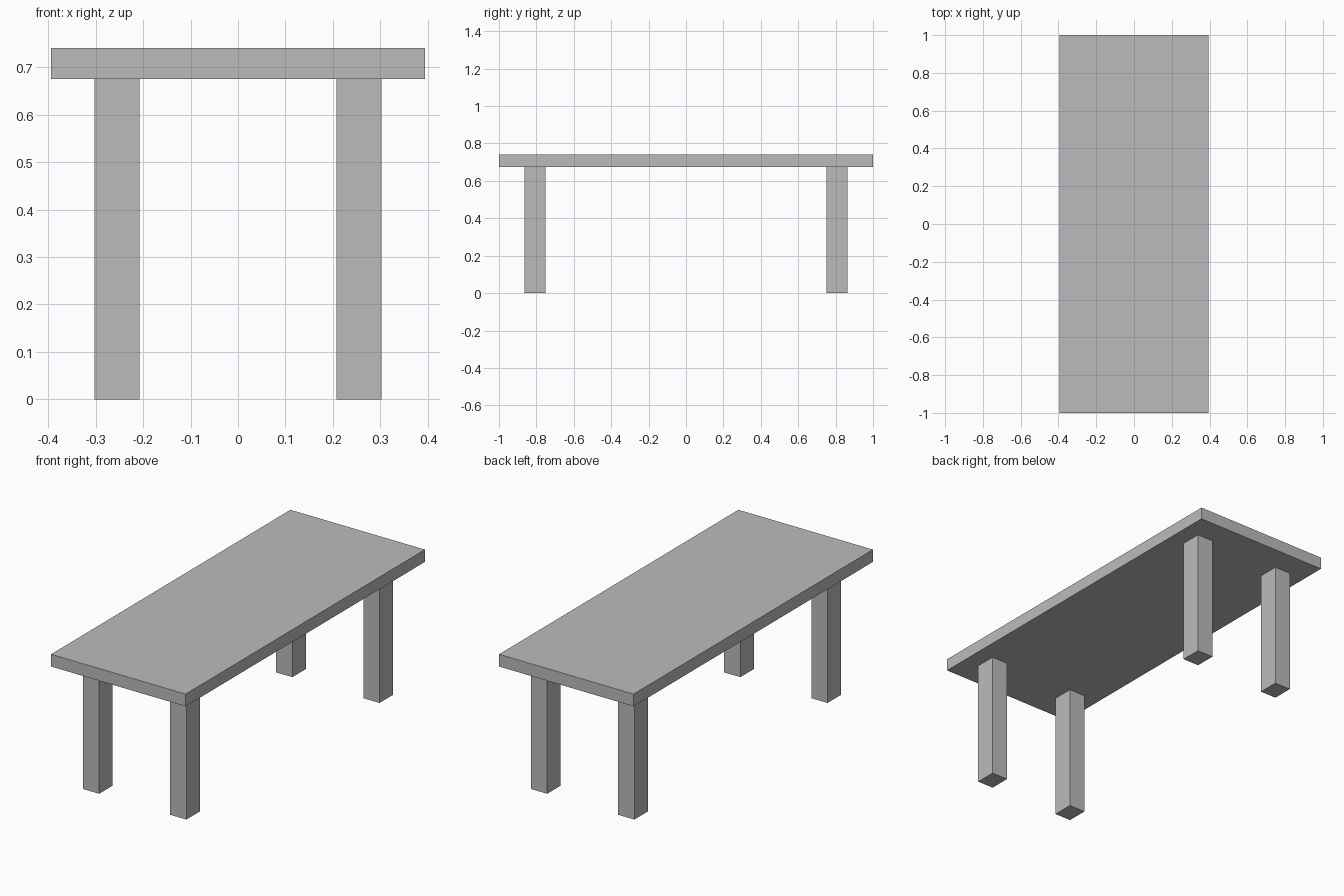
import bpy

cube = bpy.data.objects.get("Cube")
if cube:
    bpy.data.objects.remove(cube, do_unlink=True)

# Single plain grey finish
grey = bpy.data.materials.new("plain_grey")
grey.use_nodes = True
colour = (0.5, 0.5, 0.5, 1.0)
grey.diffuse_color = colour
grey.node_tree.nodes["Principled BSDF"].inputs["Base Color"].default_value = colour


def box(name, centre, size):
    bpy.ops.mesh.primitive_cube_add(size=1, location=centre)
    obj = bpy.context.object
    obj.name = name
    obj.scale = size
    bpy.ops.object.transform_apply(location=False, rotation=False, scale=True)
    obj.data.materials.append(grey)
    return obj


HEIGHT = 0.74
LEG_HEIGHT = 0.675

# Table top
thickness = HEIGHT - LEG_HEIGHT
box("table_top", (0, 0, LEG_HEIGHT + thickness / 2), (0.787, 2.0, thickness))

# Four straight legs, set in from the edges
for end, y in (("front", -1), ("back", 1)):
    for side, x in (("right", -1), ("left", 1)):
        box(f"{end}_{side}_leg", (x * 0.255, y * 0.807, LEG_HEIGHT / 2),
            (0.095, 0.113, LEG_HEIGHT))
